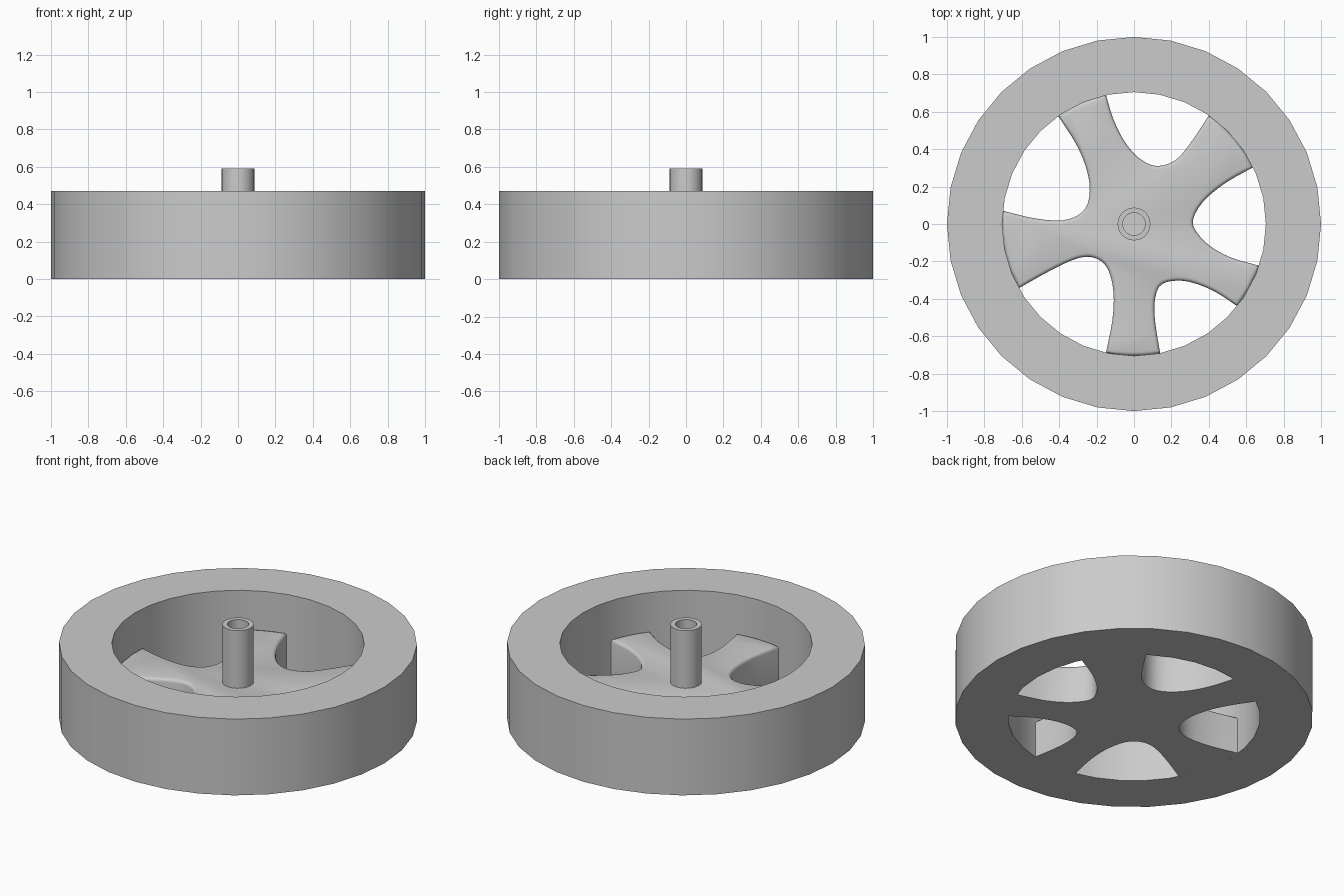
import bpy, bmesh, math
from mathutils import Vector

cube = bpy.data.objects.get("Cube")
if cube:
    bpy.data.objects.remove(cube, do_unlink=True)

# Single grey for the whole wheel
grey = bpy.data.materials.new("plain grey")
grey.use_nodes = True
colour = (0.6, 0.6, 0.6, 1)
grey.diffuse_color = colour
shader = next(n for n in grey.node_tree.nodes if n.type == "BSDF_PRINCIPLED")
shader.inputs["Base Color"].default_value = colour

INNER = 0.705
RIM_TOP = 0.47
PLATE_TOP = 0.235


def finish(name, bm):
    bmesh.ops.recalc_face_normals(bm, faces=bm.faces[:])
    mesh = bpy.data.meshes.new(name)
    bm.to_mesh(mesh)
    bm.free()
    mesh.materials.append(grey)
    obj = bpy.data.objects.new(name, mesh)
    bpy.context.collection.objects.link(obj)
    bpy.ops.object.select_all(action="DESELECT")
    obj.select_set(True)
    bpy.context.view_layer.objects.active = obj
    bpy.ops.object.shade_smooth_by_angle(angle=math.radians(35))
    return obj


def ring(name, r_in, r_out, low, high, sides):
    """Hollow cylinder made by sweeping a rectangular section."""
    bm = bmesh.new()
    section = [(r_in, low), (r_out, low), (r_out, high), (r_in, high)]
    loops = []
    for i in range(sides):
        a = math.tau * i / sides
        loops.append([bm.verts.new((r * math.cos(a), r * math.sin(a), z))
                      for r, z in section])
    for i, here in enumerate(loops):
        there = loops[(i + 1) % sides]
        for j in range(len(section)):
            k = (j + 1) % len(section)
            bm.faces.new((here[j], there[j], there[k], here[k]))
    return finish(name, bm)


def smooth_path(points, steps):
    """Catmull-Rom curve through the points."""
    pts = [Vector(p) for p in points]
    pts = [pts[0] * 2 - pts[1]] + pts + [pts[-1] * 2 - pts[-2]]
    path = []
    for a, b, c, d in zip(pts, pts[1:], pts[2:], pts[3:]):
        for s in range(steps):
            t = s / steps
            path.append((b * 2 + (c - a) * t + (a * 2 - b * 5 + c * 4 - d) * t ** 2
                         + (b * 3 - a - c * 3 + d) * t ** 3) / 2)
    return path + [pts[-2]]


# Edges of the five uneven openings, clockwise, from rim to rim
openings = [
    [(-.15, .69), (-.11, .56), (-.05, .44), (.03, .35), (.12, .31),
     (.22, .34), (.30, .43), (.40, .58)],
    [(.63, .30), (.49, .22), (.37, .12), (.315, .02), (.34, -.05),
     (.41, -.12), (.52, -.18), (.66, -.22)],
    [(.54, -.43), (.43, -.36), (.30, -.31), (.20, -.305), (.135, -.335),
     (.11, -.42), (.115, -.54), (.14, -.69)],
    [(-.15, -.69), (-.115, -.51), (-.11, -.36), (-.14, -.24), (-.20, -.185),
     (-.29, -.18), (-.43, -.24), (-.61, -.34)],
    [(-.70, .07), (-.53, .03), (-.38, .02), (-.28, .06), (-.24, .14),
     (-.245, .26), (-.30, .41), (-.40, .57)],
]


def on_rim(point):
    return tuple(Vector(point).normalized() * INNER)


def spoke_outline():
    """Opening edges joined by arcs along the rim at each spoke end."""
    outline = []
    for i, edge in enumerate(openings):
        edge = [on_rim(edge[0])] + edge[1:-1] + [on_rim(edge[-1])]
        outline += smooth_path(edge, 3)
        following = openings[(i + 1) % len(openings)][0]
        start = math.atan2(edge[-1][1], edge[-1][0])
        sweep = (start - math.atan2(following[1], following[0])) % math.tau
        for s in range(1, 4):
            a = start - sweep * s / 4
            outline.append(Vector((INNER * math.cos(a), INNER * math.sin(a))))
    return outline


# Five-spoke plate, flush with the underside and rounded on its upper edges
bm = bmesh.new()
base = bm.faces.new([bm.verts.new((p.x, p.y, 0)) for p in spoke_outline()])
raised = bmesh.ops.extrude_face_region(bm, geom=[base], use_keep_orig=True)["geom"]
for v in raised:
    if isinstance(v, bmesh.types.BMVert):
        v.co.z = PLATE_TOP
bmesh.ops.recalc_face_normals(bm, faces=bm.faces[:])
top_edges = [e for e in bm.edges if all(v.co.z > PLATE_TOP / 2 for v in e.verts)]
bmesh.ops.bevel(bm, geom=top_edges, offset=0.02, segments=3, profile=0.5,
                affect="EDGES")
finish("spoke_plate", bm)

# Tyre, rim band and hollow axle tube
ring("tyre", 0.88, 1.0, 0, RIM_TOP, 32)
ring("rim_band", INNER, 0.88, 0, RIM_TOP, 32)
ring("axle_tube", 0.06, 0.088, PLATE_TOP - 0.02, 0.59, 24)
